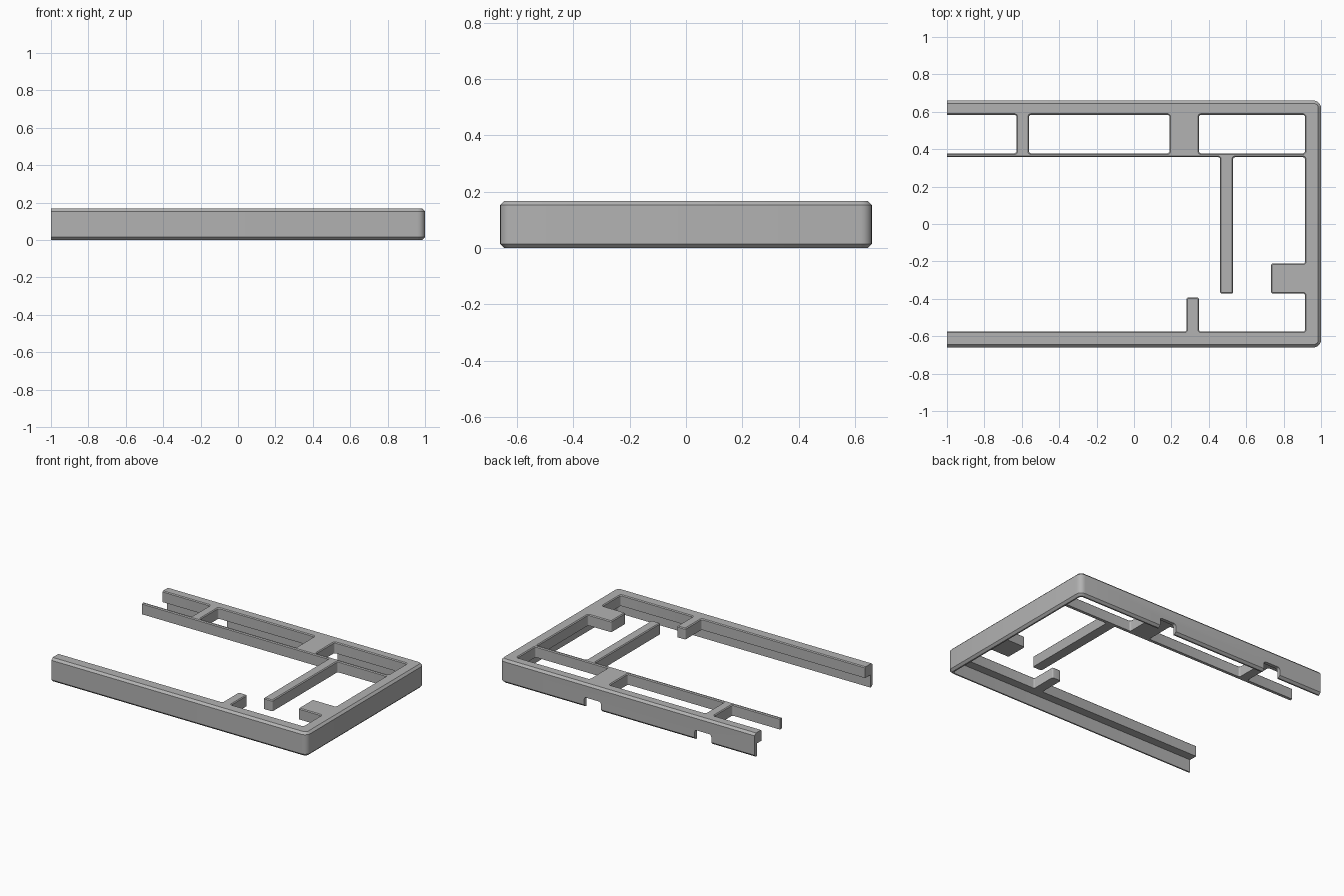
import bpy, bmesh
from math import radians
from mathutils import Matrix

old = bpy.data.objects.get("Cube")
if old:
    bpy.data.objects.remove(old, do_unlink=True)

TOP = 0.168       # overall height
UNDER = 0.09      # underside of the rails
END = -1.0        # open cut end
BEYOND = -1.2     # cutters run past the open end
HALF_Y = 0.66
SKIRT = 0.025     # thickness of the outer wall
RIM = 0.015       # outer chamfer
EDGE = 0.006      # small inner chamfer

grey = bpy.data.materials.new("plain grey")
grey.use_nodes = True
colour = (0.45, 0.45, 0.45, 1)
grey.diffuse_color = colour
grey.node_tree.nodes["Principled BSDF"].inputs["Base Color"].default_value = colour


def rectangle(x0, x1, y0, y1):
    return [(x0, y0), (x1, y0), (x1, y1), (x0, y1)]


def prism(name, outline, z0, z1, radius, keep=lambda x: True, rim=0, turn=None):
    """Extrude an outline, round its upright edges, then chamfer its rims."""
    bm = bmesh.new()
    base = bm.faces.new([bm.verts.new((x, y, z0)) for x, y in outline])
    grown = bmesh.ops.extrude_face_region(bm, geom=[base])["geom"]
    lifted = [v for v in grown if isinstance(v, bmesh.types.BMVert)]
    bmesh.ops.translate(bm, verts=lifted, vec=(0, 0, z1 - z0))
    bmesh.ops.recalc_face_normals(bm, faces=bm.faces)
    upright = [e for e in bm.edges
               if abs(e.verts[0].co.z - e.verts[1].co.z) > EDGE
               and keep(e.verts[0].co.x)]
    bmesh.ops.bevel(bm, geom=upright, offset=radius, segments=5,
                    profile=0.5, affect='EDGES')
    if rim:
        rims = [e for e in bm.edges
                if abs(e.verts[0].co.z - e.verts[1].co.z) < EDGE
                and any(keep(v.co.x) for v in e.verts)]
        bmesh.ops.bevel(bm, geom=rims, offset=rim, segments=1, affect='EDGES')
    if turn:
        bm.transform(turn)
    bmesh.ops.recalc_face_normals(bm, faces=bm.faces)
    mesh = bpy.data.meshes.new(name)
    bm.to_mesh(mesh)
    bm.free()
    obj = bpy.data.objects.new(name, mesh)
    bpy.context.collection.objects.link(obj)
    return obj


# Solid case block with two rounded corners and a flat open end
frame = prism("half_frame", rectangle(END, 1, -HALF_Y, HALF_Y), 0, TOP, 0.04,
              keep=lambda x: x > END + EDGE, rim=RIM)
frame.data.materials.append(grey)

# Hollow under the rails, leaving the thin skirt
inner = HALF_Y - SKIRT
cutters = [prism("hollow", rectangle(BEYOND, 1 - SKIRT, -inner, inner),
                 -1, UNDER, 0.02)]

# Main opening, shaped around the front tab, side tab and long post
opening = [
    (BEYOND, -0.575), (0.28, -0.575), (0.28, -0.393), (0.348, -0.393),
    (0.348, -0.575), (0.914, -0.575), (0.914, -0.372), (0.733, -0.372),
    (0.733, -0.211), (0.914, -0.211), (0.914, 0.357), (0.53, 0.357),
    (0.53, -0.372), (0.46, -0.372), (0.46, 0.357), (BEYOND, 0.357),
]
cutters.append(prism("opening", opening, -1, 1, 0.01))

# Row of windows along the back
for left, right in ((BEYOND, -0.628), (-0.562, 0.19), (0.347, 0.914)):
    cutters.append(prism("window", rectangle(left, right, 0.378, 0.584),
                         -1, 1, 0.012))

# Notches in the lower edge of the back skirt
stand = Matrix.Rotation(radians(90), 4, 'X')
for middle in (0.27, -0.595):
    cutters.append(prism("notch",
                         rectangle(middle - 0.065, middle + 0.065, -0.1, 0.07),
                         -0.8, -0.61, 0.015, turn=stand))

# Cut everything out of the block
bpy.context.view_layer.objects.active = frame
frame.select_set(True)
for cutter in cutters:
    cutter.hide_render = True
    cut = frame.modifiers.new(cutter.name, 'BOOLEAN')
    cut.operation = 'DIFFERENCE'
    cut.solver = 'EXACT'
    cut.object = cutter
    bpy.ops.object.modifier_apply(modifier=cut.name)
for cutter in cutters:
    bpy.data.objects.remove(cutter, do_unlink=True)

# Fine chamfer on the sharp inner edges of the top face
bm = bmesh.new()
bm.from_mesh(frame.data)
bmesh.ops.remove_doubles(bm, verts=bm.verts, dist=0.0001)
sharp = [e for e in bm.edges
         if all(abs(v.co.z - TOP) < 0.001 for v in e.verts)
         and any(v.co.x > END + 0.001 for v in e.verts)
         and e.calc_face_angle(0) > radians(70)]
bmesh.ops.bevel(bm, geom=sharp, offset=EDGE, segments=1, affect='EDGES')
bm.to_mesh(frame.data)
bm.free()

for polygon in frame.data.polygons:
    polygon.material_index = 0
bpy.ops.object.shade_smooth_by_angle(angle=radians(30))
